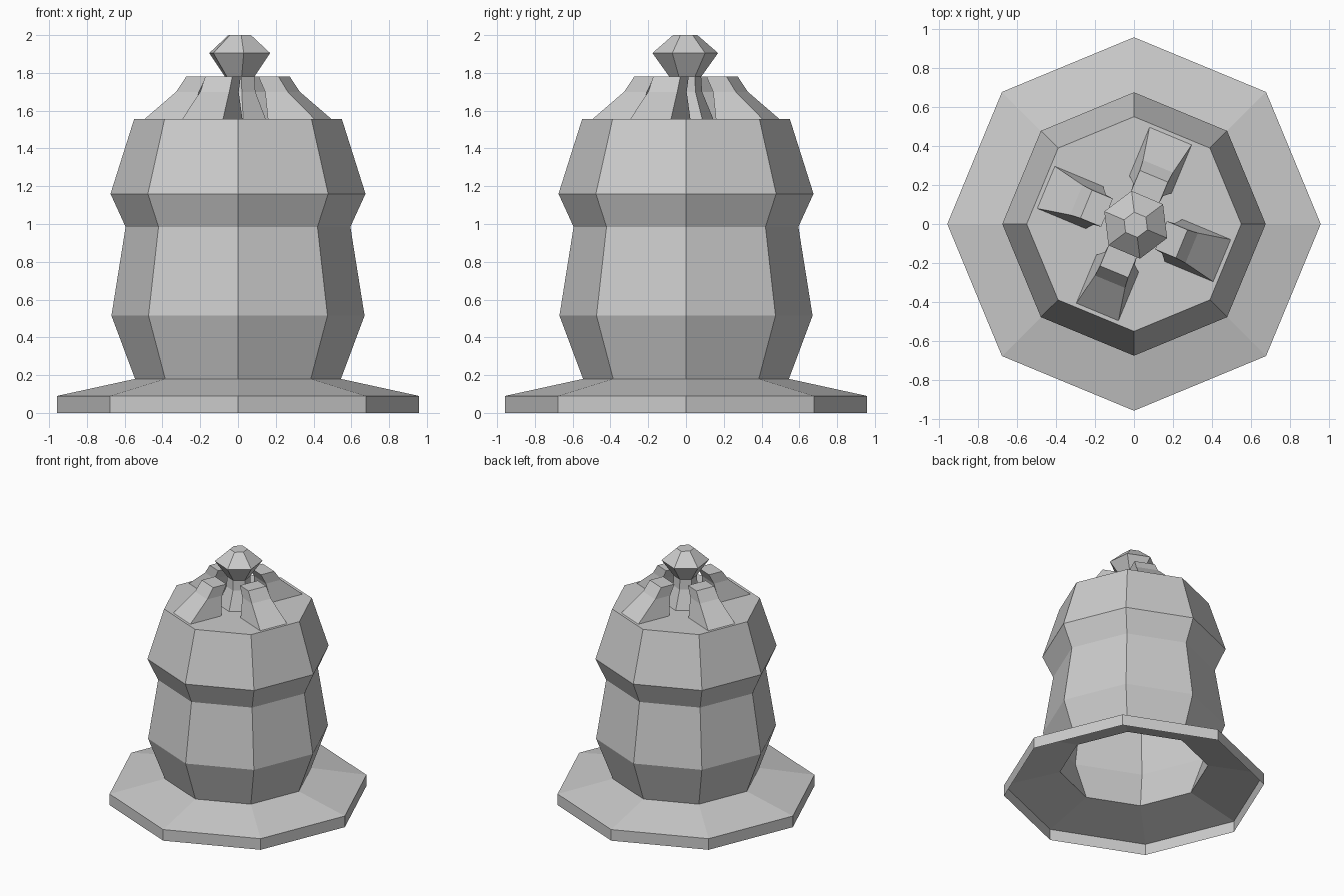
import bpy
import bmesh
from math import cos, sin, pi, radians
from mathutils import Matrix

cube = bpy.data.objects.get("Cube")
if cube:
    bpy.data.objects.remove(cube, do_unlink=True)

grey = bpy.data.materials.new("light_grey")
grey.use_nodes = True
color = (0.6, 0.6, 0.6, 1)
grey.diffuse_color = color
grey.node_tree.nodes["Principled BSDF"].inputs["Base Color"].default_value = color


def ring(radius, z, sides, turn=0):
    return [(radius * cos(turn + i * 2 * pi / sides),
             radius * sin(turn + i * 2 * pi / sides), z) for i in range(sides)]


def loft(name, rings, cap_bottom=False):
    """Skin a stack of matching rings, closing the top."""
    bm = bmesh.new()
    loops = [[bm.verts.new(p) for p in r] for r in rings]
    n = len(loops[0])
    for low, high in zip(loops, loops[1:]):
        for i in range(n):
            j = (i + 1) % n
            bm.faces.new((low[i], low[j], high[j], high[i]))
    bm.faces.new(loops[-1])
    if cap_bottom:
        bm.faces.new(loops[0][::-1])
    mesh = bpy.data.meshes.new(name)
    bm.to_mesh(mesh)
    bm.free()
    mesh.materials.append(grey)
    obj = bpy.data.objects.new(name, mesh)
    bpy.context.collection.objects.link(obj)
    return obj


# Eight-sided hollow body with a wide foot, open underneath
body_profile = [(0.957, 0), (0.957, 0.09), (0.545, 0.18), (0.67, 0.515),
                (0.595, 0.985), (0.675, 1.16), (0.55, 1.555)]
loft("body", [ring(r, z, 8) for r, z in body_profile])

# Six-sided stem and knob, slightly off centre
knob_profile = [(0.15, 1.555), (0.09, 1.70), (0.085, 1.78),
                (0.175, 1.905), (0.065, 2.0)]
knob = loft("knob", [ring(r, z, 6, radians(37)) for r, z in knob_profile], True)
knob.location = (0.009, -0.004, 0)

# Four tapering claws leaning in around the stem: inner, outer, half width, height
claw_profile = [(0.22, 0.488, 0.117, 1.555), (0.19, 0.32, 0.083, 1.70),
                (0.15, 0.265, 0.078, 1.78)]
claw_rings = [[(a, -w, z), (b, -w, z), (b, w, z), (a, w, z)]
              for a, b, w, z in claw_profile]
for i in range(4):
    claw = loft(f"claw_{i + 1}", claw_rings, True)
    claw.data.transform(Matrix.Rotation(radians(90 * i - 22.6), 4, "Z"))
